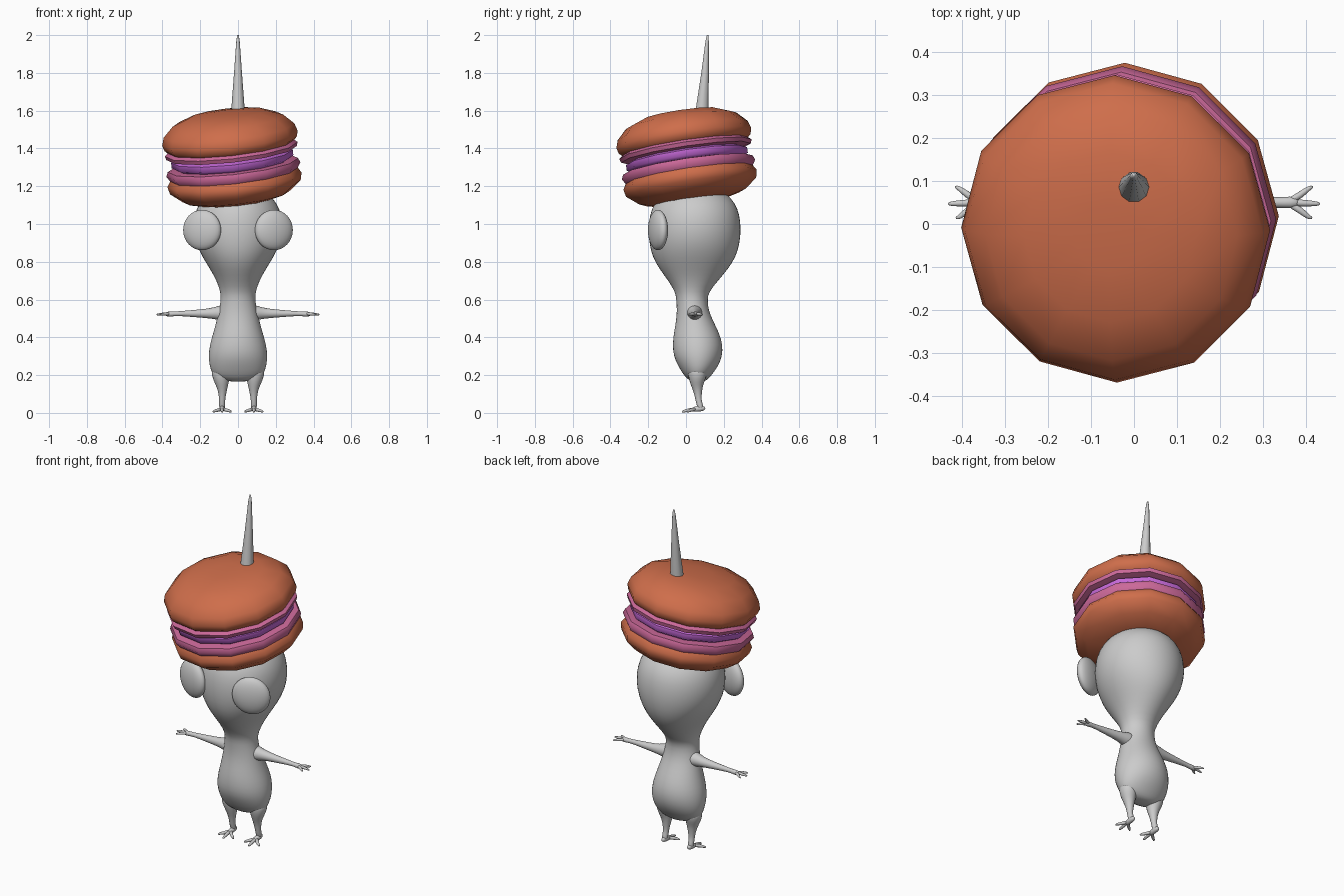
import bpy, bmesh, math
from mathutils import Vector, Matrix

if "Cube" in bpy.data.objects:
    bpy.data.objects.remove(bpy.data.objects["Cube"])


def material(name, rgb):
    m = bpy.data.materials.new(name)
    m.diffuse_color = (*rgb, 1.0)
    m.use_nodes = True
    m.node_tree.nodes["Principled BSDF"].inputs["Base Color"].default_value = m.diffuse_color
    return m


GREY = material("light grey", (0.60, 0.60, 0.60))
BROWN = material("baked brown", (0.62, 0.155, 0.07))
PINK = material("ruffle pink", (0.60, 0.14, 0.32))
PURPLE = material("filling purple", (0.56, 0.14, 0.68))


def loft(name, rings, mats, angle=180, subsurf=0, band=None):
    """Skin a list of vertex rings, close both ends; band(i) gives the material slot."""
    bm = bmesh.new()
    loops = [[bm.verts.new(p) for p in ring] for ring in rings]
    n = len(loops[0])
    for i in range(len(loops) - 1):
        a, b = loops[i], loops[i + 1]
        for k in range(n):
            f = bm.faces.new((a[k], a[(k + 1) % n], b[(k + 1) % n], b[k]))
            f.material_index = band(i) if band else 0
    for loop, i in ((loops[0], 0), (loops[-1], len(loops) - 2)):
        f = bm.faces.new(loop)
        f.material_index = band(i) if band else 0
    bmesh.ops.recalc_face_normals(bm, faces=bm.faces)
    me = bpy.data.meshes.new(name)
    bm.to_mesh(me)
    bm.free()
    for m in mats:
        me.materials.append(m)
    ob = bpy.data.objects.new(name, me)
    bpy.context.collection.objects.link(ob)
    bpy.ops.object.select_all(action='DESELECT')
    ob.select_set(True)
    bpy.context.view_layer.objects.active = ob
    bpy.ops.object.shade_smooth_by_angle(angle=math.radians(angle))
    if subsurf:
        mod = ob.modifiers.new("smooth", 'SUBSURF')
        mod.levels = mod.render_levels = subsurf
    return ob


def circle(n, rx, ry=None):
    ry = rx if ry is None else ry
    return [Vector((rx * math.cos(2 * math.pi * k / n), ry * math.sin(2 * math.pi * k / n), 0))
            for k in range(n)]


def tube(name, pts, sides=10, subsurf=1):
    """Round limb through (x, y, z, radius) points."""
    rings = []
    for i, p in enumerate(pts):
        a, b = Vector(pts[max(i - 1, 0)][:3]), Vector(pts[min(i + 1, len(pts) - 1)][:3])
        q = Vector((0, 0, 1)).rotation_difference((b - a).normalized())
        rings.append([Vector(p[:3]) + q @ c for c in circle(sides, p[3])])
    return loft(name, rings, [GREY], subsurf=subsurf)


# Head and body: one skin of ellipses (z, y centre, half width, half depth)
BODY = [(.165, .065, .04, .03), (.178, .062, .105, .055), (.205, .062, .138, .078),
        (.25, .065, .152, .108), (.30, .063, .158, .130), (.36, .062, .151, .134),
        (.42, .056, .133, .122), (.48, .047, .116, .101), (.54, .036, .102, .084),
        (.60, .031, .091, .083), (.64, .032, .093, .089), (.70, .038, .114, .133),
        (.76, .041, .148, .182), (.82, .043, .187, .220), (.89, .045, .223, .241),
        (.97, .046, .240, .248), (1.05, .046, .233, .240), (1.11, .046, .208, .217),
        (1.16, .046, .165, .172), (1.195, .046, .11, .113), (1.21, .046, .04, .04)]
loft("head_and_body",
     [[c + Vector((0, y, z)) for c in circle(24, rx, ry)] for z, y, rx, ry in BODY],
     [GREY], subsurf=1)

# Stalk on top of the head
tube("stalk", [(0, .05, 1.17, .046), (0, .067, 1.40, .042), (0, .085, 1.60, .036),
               (0, .101, 1.80, .021), (0, .112, 1.97, .009), (0, .114, 2.0, .004)],
     sides=10, subsurf=0)

for side, tag in ((-1, "left"), (1, "right")):
    # Eye: flattened ball turned a little outward
    bpy.ops.mesh.primitive_uv_sphere_add(segments=28, ring_count=16, radius=1)
    eye = bpy.context.object
    eye.name = tag + "_eye"
    eye.data.transform(Matrix.Translation((side * .19, -.148, .968))
                       @ Matrix.Rotation(side * math.radians(20), 4, 'Z')
                       @ Matrix.Diagonal((.106, .042, .107, 1)))
    eye.data.materials.append(GREY)
    bpy.ops.object.shade_smooth()

    # Arm and three fingers
    def m(pts):
        return [(side * x, y, z, r) for x, y, z, r in pts]
    tube(tag + "_arm", m([(.05, .043, .530, .052), (.10, .046, .529, .041), (.14, .05, .527, .029),
                          (.21, .05, .526, .022), (.29, .05, .526, .015), (.335, .05, .525, .012),
                          (.365, .05, .523, .016), (.385, .05, .522, .010)]))
    for i, (tx, ty) in enumerate(((.415, .014), (.433, .047), (.417, .086))):
        tube(f"{tag}_finger_{i + 1}",
             m([(.355, .05, .524, .009), ((.36 + tx) / 2, (.05 + ty) / 2, .524, .009),
                (tx - .008, ty, .521, .006), (tx, ty, .520, .003)]), sides=8)

    # Leg, foot and three toes
    tube(tag + "_leg", m([(.084, .080, .012, .012), (.084, .076, .035, .018), (.084, .066, .065, .016),
                          (.083, .064, .10, .021), (.083, .060, .135, .030), (.086, .058, .165, .041),
                          (.090, .060, .20, .053), (.088, .062, .25, .055)]))
    tube(tag + "_foot", m([(.084, .103, .026, .006), (.084, .092, .024, .015),
                           (.084, .060, .022, .017), (.084, .030, .016, .012)]))
    for i, (tx, ty) in enumerate(((.036, .004), (.084, -.022), (.132, .004))):
        tube(f"{tag}_toe_{i + 1}",
             m([(.084, .055, .022, .011), ((.084 + tx) / 2, (.04 + ty) / 2, .014, .010),
                (tx, ty + .007, .008, .007), (tx, ty, .005, .004)]), sides=8)

# Sandwich biscuit: three tilted twelve-sided turnings, profile (radius, height)
TILT = Vector((0, 0, 1)).rotation_difference(Vector((-.11, -.15, 1)).normalized())
CENTRE = Vector((-.032, .003, 1.357))


def turned(name, profile, mats, band=None):
    rings = [[CENTRE + TILT @ (c + Vector((0, 0, h))) for c in circle(12, r)] for r, h in profile]
    loft(name, rings, mats, angle=60, band=band)


turned("upper_biscuit", [(.08, .240), (.20, .229), (.295, .193), (.348, .140), (.361, .098),
                         (.352, .068), (.337, .054), (.354, .040), (.347, .019), (.30, .012),
                         (.02, .012)],
       [BROWN, PINK], lambda i: 0 if i < 6 else 1)
turned("filling", [(.02, .016), (.295, .016), (.324, .002), (.324, -.028), (.295, -.045),
                   (.02, -.045)], [PURPLE])
turned("lower_biscuit", [(.02, -.040), (.30, -.040), (.347, -.046), (.357, -.070), (.340, -.097),
                         (.357, -.125), (.348, -.165), (.285, -.215), (.19, -.240), (.08, -.248)],
       [BROWN, PINK], lambda i: 1 if i < 4 else 0)
